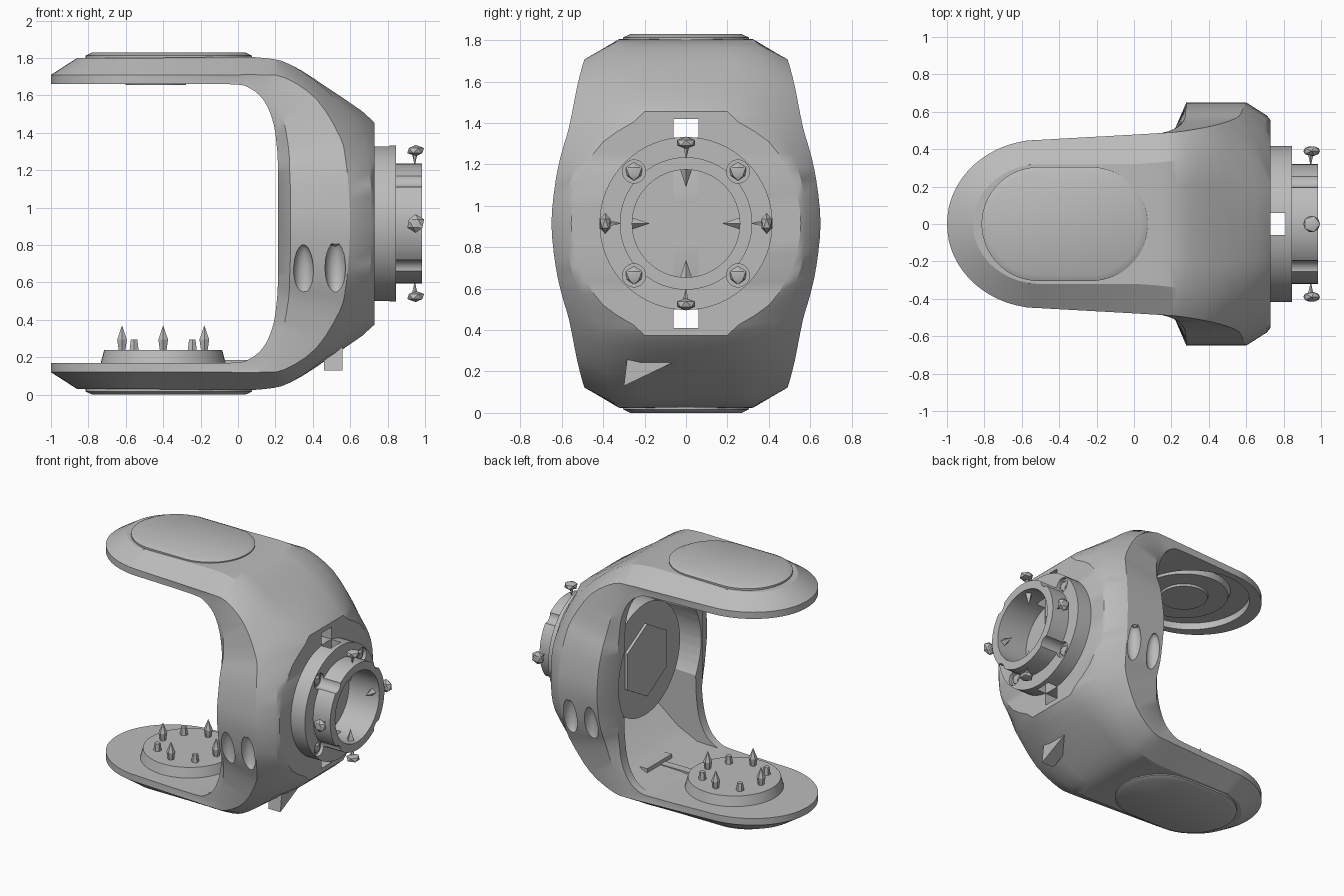
import bpy, bmesh, math
from mathutils import Vector, Matrix

if "Cube" in bpy.data.objects:
    bpy.data.objects.remove(bpy.data.objects["Cube"])

MID = 0.915  # height of the mirror plane and of the joint axis
FACE = 0.73  # x of the flat joint face
grey = bpy.data.materials.new("plain_grey")
grey.use_nodes = True
grey.diffuse_color = (0.5, 0.5, 0.5, 1)
grey.node_tree.nodes["Principled BSDF"].inputs["Base Color"].default_value = (0.5, 0.5, 0.5, 1)


def finish(name, bm):
    bmesh.ops.recalc_face_normals(bm, faces=bm.faces)
    mesh = bpy.data.meshes.new(name)
    bm.to_mesh(mesh)
    bm.free()
    mesh.materials.append(grey)
    ob = bpy.data.objects.new(name, mesh)
    bpy.context.collection.objects.link(ob)
    shade(ob)
    return ob


def shade(ob):
    bpy.ops.object.select_all(action='DESELECT')
    ob.select_set(True)
    bpy.context.view_layer.objects.active = ob
    bpy.ops.object.shade_smooth_by_angle(angle=math.radians(30))


def cone(name, base, direction, r1, r2, length, sides=48):
    bm = bmesh.new()
    turn = Vector(direction).to_track_quat('Z', 'Y').to_matrix().to_4x4()
    place = Matrix.Translation(base) @ turn @ Matrix.Translation((0, 0, length / 2))
    bmesh.ops.create_cone(bm, cap_ends=True, segments=sides, radius1=r1, radius2=r2,
                          depth=length, matrix=place)
    return finish(name, bm)


def block(name, centre, size):
    bm = bmesh.new()
    bmesh.ops.create_cube(bm, size=1, matrix=Matrix.Translation(centre) @ Matrix.Diagonal((*size, 1)))
    return finish(name, bm)


def ball(name, centre, size, detail):
    bm = bmesh.new()
    bmesh.ops.create_icosphere(bm, subdivisions=detail, radius=1,
                               matrix=Matrix.Translation(centre) @ Matrix.Diagonal((*size, 1)))
    return finish(name, bm)


def prism(name, outline, offset):
    bm = bmesh.new()
    face = bm.faces.new([bm.verts.new(p) for p in outline])
    new = bmesh.ops.extrude_face_region(bm, geom=[face])["geom"]
    bmesh.ops.translate(bm, vec=offset, verts=[v for v in new if isinstance(v, bmesh.types.BMVert)])
    return finish(name, bm)


def cut(ob, cutters):
    for c in cutters:
        c.hide_render = True
        mod = ob.modifiers.new("cut", 'BOOLEAN')
        mod.operation, mod.solver, mod.object = 'DIFFERENCE', 'EXACT', c
        bpy.ops.object.select_all(action='DESELECT')
        ob.select_set(True)
        bpy.context.view_layer.objects.active = ob
        bpy.ops.object.modifier_apply(modifier=mod.name)
        bpy.data.objects.remove(c)
    shade(ob)


def spline(a, b, c, d, t):
    p = 0.5 * (2 * b + (c - a) * t + (2 * a - 5 * b + 4 * c - d) * t * t
               + (3 * b - a - 3 * c + d) * t ** 3)
    p.x = min(p.x, FACE)
    return p


def crown(row):
    """Adds the rail that runs along the flat outside of an arm."""
    x, y, z = row[-1]
    return [Vector(p) for p in row] + [Vector((x, y * 0.6, z))]


# Yoke body: five edge rails from the inside to the outside, lofted around the C
sections = []
for i in range(9):
    c, s = math.cos(math.pi * i / 16), math.sin(math.pi * i / 16)
    x, y = -0.5 - 0.5 * c, 0.45 * s
    sections.append(crown([(x, y, 1.66), (x, y, 1.685), (x, y, 1.71),
                           (-0.5 - 0.36 * c, 0.32 * s, 1.8)]))
bends = (
    ((-.05, .47, 1.66), (-.05, .47, 1.685), (-.05, .475, 1.71), (-.05, .32, 1.805)),
    ((.06, .48, 1.64), (.09, .48, 1.68), (.12, .485, 1.71), (.14, .33, 1.8)),
    ((.14, .485, 1.57), (.17, .49, 1.63), (.25, .495, 1.695), (.28, .35, 1.765)),
)
sections += [crown(row) for row in bends]
joint = (
    ((.19, .49, 1.45), (.235, .52, 1.5), (.42, .525, 1.58), (.47, .39, 1.63), (.48, .22, 1.64)),
    ((.21, .49, 1.3), (.27, .56, 1.32), (.545, .565, 1.38), (.64, .42, 1.44), (.73, .2, 1.455)),
    ((.213, .5, 1.21), (.275, .6, 1.22), (.575, .6, 1.26), (.68, .49, 1.3), (.73, .4, 1.31)),
    ((.215, .5, 1.1), (.28, .63, 1.1), (.59, .63, 1.12), (.71, .555, 1.13), (.73, .51, 1.13)),
    ((.215, .5, MID), (.28, .65, MID), (.6, .65, MID), (.71, .58, MID), (.73, .555, MID)),
)
sections += [[Vector(p) for p in row] for row in joint]
flip = lambda p: Vector((p.x, p.y, 2 * MID - p.z))
sections += [[flip(p) for p in row] for row in sections[-2::-1]]
fine = []
last = len(sections) - 1
for i in range(last):
    quad = [sections[min(max(i + k, 0), last)] for k in (-1, 0, 1, 2)]
    for t in (0, 1 / 3, 2 / 3):
        fine.append([spline(*rail, t) for rail in zip(*quad)])
fine.append(sections[-1])
bm = bmesh.new()
rings = []
for row in fine:
    loop = row + [Vector((p.x, -p.y, p.z)) for p in reversed(row)]
    rings.append([bm.verts.new(p) for p in loop])
for a, b in zip(rings, rings[1:]):
    for k in range(len(a)):
        j = (k + 1) % len(a)
        bm.faces.new((a[k], a[j], b[j], b[k]))
bmesh.ops.remove_doubles(bm, verts=bm.verts, dist=0.0005)
body = finish("yoke_body", bm)

# Hollow behind the joint, recess in the upper arm, through slots and side grooves
hollow = [(-.03, .175), (.2, .18), (.36, .255), (.6, .445)]
hollow += [(x, 2 * MID - z) for x, z in reversed(hollow)]
cutters = [prism("hollow_cutter", [(x, -.42, z) for x, z in hollow], (0, .84, 0)),
           cone("joint_recess", (.05, 0, MID), (1, 0, 0), .49, .48, .56),
           cone("upper_recess", (-.5, 0, 1.6), (0, 0, 1), .4, .4, .11)]
for side in (-1, 1):
    cutters.append(block("slot_cutter", (.7, 0, MID + side * .46), (.3, .12, .09)))
    cutters.append(ball("groove_cutter", (.35, side * .63, .64), (.055, .06, .165), 3))
    cutters.append(ball("groove_cutter", (.52, side * .62, .68), (.055, .06, .15), 3))
cut(body, cutters)

# Rounded pads on the outside of both arms
for name, z, rise in (("upper_pad", 1.795, 1), ("lower_pad", .035, -1)):
    bm = bmesh.new()
    levels = []
    for r, dz in ((.305, 0), (.305, .018), (.27, .035)):
        loop = []
        for i in range(48):
            a = 2 * math.pi * (i + .5) / 48
            middle = -.23 if math.cos(a) > 0 else -.51
            loop.append(bm.verts.new((middle + r * math.cos(a), r * math.sin(a), z + rise * dz)))
        levels.append(loop)
    for a, b in zip(levels, levels[1:]):
        for i in range(48):
            j = (i + 1) % 48
            bm.faces.new((a[i], a[j], b[j], b[i]))
    bm.faces.new(levels[0])
    bm.faces.new(levels[-1])
    finish(name, bm)

# Discs facing each other between the arms, the lower one ringed with spikes
cone("upper_inner_disc", (-.44, 0, 1.67), (0, 0, 1), .3, .32, .05)
cone("upper_inner_boss", (-.44, 0, 1.655), (0, 0, 1), .16, .17, .03)
cone("lower_turntable", (-.4, 0, .165), (0, 0, 1), .335, .315, .075)
for i in range(8):
    a = math.pi * i / 4
    base = Vector((-.4 + .22 * math.cos(a), .22 * math.sin(a), .235))
    if i % 2 == 0:
        cone("tall_spike_base", base, (0, 0, 1), .02, .03, .06, 6)
        cone("tall_spike_tip", base + Vector((0, 0, .06)), (0, 0, 1), .03, 0, .075, 6)
    else:
        cone("short_peg", base, (0, 0, 1), .028, .02, .06, 6)

# Drum and plate inside the hollow, and the crossed strips on its floor
cone("inner_drum", (.34, 0, MID), (1, 0, 0), .415, .415, .37, 64)
cone("inner_plate", (.32, 0, MID), (1, 0, 0), .27, .27, .03, 6)
block("cross_strip", (.22, .04, .19), (.06, .29, .04))
block("long_strip", (.06, 0, .175), (.28, .06, .02))

# Stepped joint collar
collar = cone("joint_collar", (.70, 0, MID), (1, 0, 0), .418, .418, .145, 64)
sleeve = cone("joint_sleeve", (.835, 0, MID), (1, 0, 0), .32, .32, .15, 64)
diagonals = [math.pi * (2 * i + 1) / 4 for i in range(4)]


def sockets():
    holes = [cone("scallop", (.82, .355 * math.cos(a), MID + .355 * math.sin(a)),
                  (1, 0, 0), .056, .056, .2, 24) for a in diagonals]
    return holes + [cone("bore", (.735, 0, MID), (1, 0, 0), .26, .26, .3, 64)]


cut(collar, [block("collar_slot", (.77, 0, MID), (.08, .12, 1.2))] + sockets())
cut(sleeve, sockets())

# Fasteners: sunken diagonal studs, outer gems and inward spikes
for i, a in enumerate(diagonals):
    c, s = math.cos(a), math.sin(a)
    ball("collar_stud", (.82, .355 * c, MID + .355 * s), (.025, .045, .045), 1)
    a = math.pi * i / 2
    c, s = math.cos(a), math.sin(a)
    ball("outer_gem", (.95, .39 * c, MID + .39 * s), (.05, .03 + .02 * abs(s), .03 + .02 * abs(c)), 1)
    cone("gem_pin", (.945, .37 * c, MID + .37 * s), (0, -c, -s), .015, 0, .06, 5)
    cone("inward_spike", (.93, .265 * c, MID + .265 * s), (0, -c, -s), .03, 0, .09, 4)

# Wedge under the lower bend and catches above the rear grooves
prism("lower_wedge", [(.46, -.28, .3), (.46, -.05, .25), (.46, -.3, .13)], (.1, 0, 0))
for side in (-1, 1):
    ball("groove_catch", (.52, side * .62, .82), (.04, .025, .03), 1)
